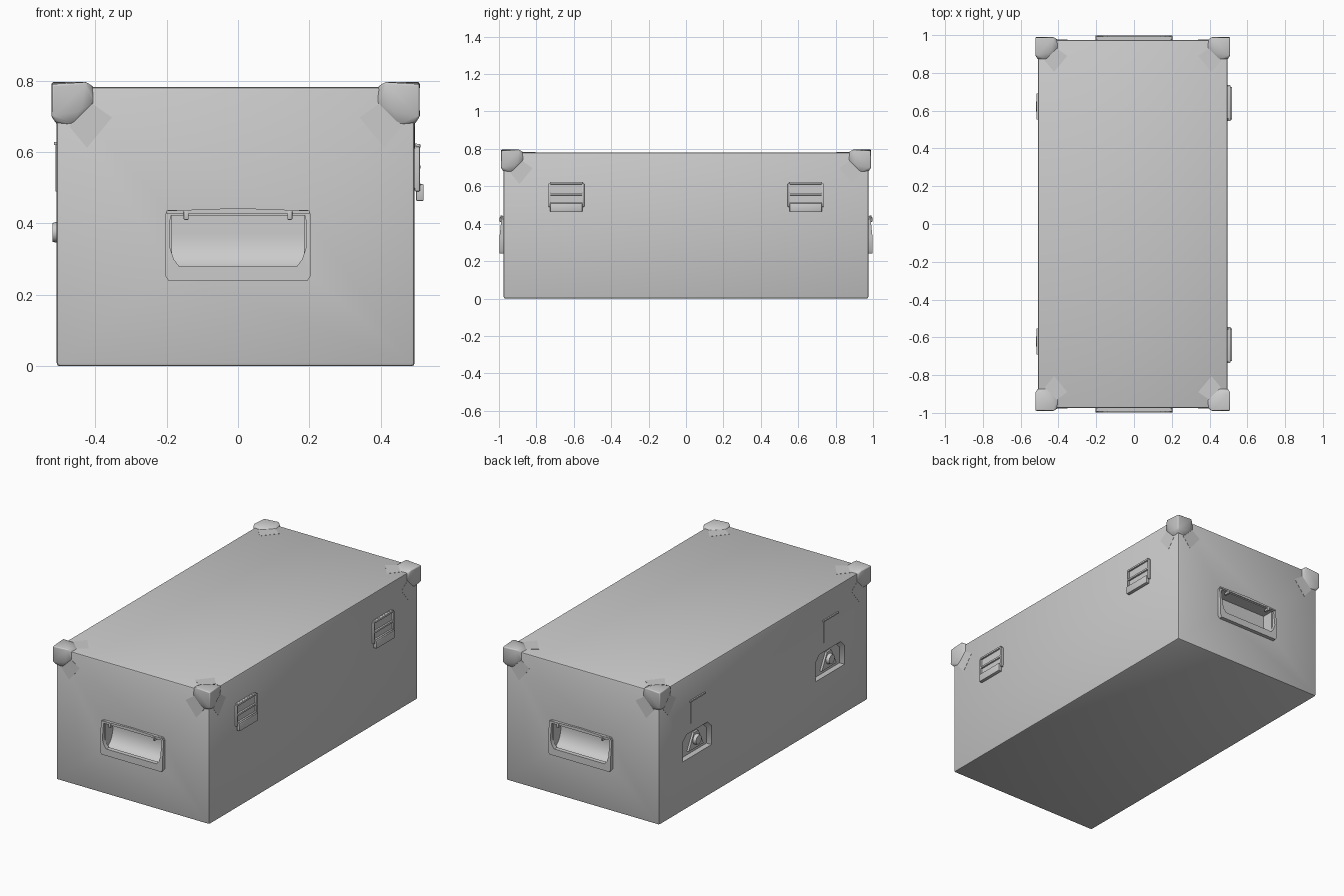
import bpy, bmesh, math
from mathutils import Vector, Matrix

if bpy.data.objects.get("Cube"):
    bpy.data.objects.remove(bpy.data.objects["Cube"])

metal = bpy.data.materials.new("grey metal")
metal.use_nodes = True
GREY = (0.6, 0.6, 0.6, 1)
metal.diffuse_color = GREY
metal.node_tree.nodes["Principled BSDF"].inputs["Base Color"].default_value = GREY

# Case walls
LEFT, RIGHT, END, TOP = 0.495, -0.508, 0.975, 0.782


def finish(bm, name, bevel=0.0, segments=2):
    """Turn a bmesh into a shaded object with softened edges."""
    if bevel:
        bmesh.ops.bevel(bm, geom=bm.edges[:], offset=bevel, segments=segments,
                        affect='EDGES', profile=0.5, clamp_overlap=True)
    bmesh.ops.recalc_face_normals(bm, faces=bm.faces[:])
    mesh = bpy.data.meshes.new(name)
    bm.to_mesh(mesh)
    bm.free()
    mesh.materials.append(metal)
    ob = bpy.data.objects.new(name, mesh)
    bpy.context.collection.objects.link(ob)
    bpy.ops.object.select_all(action='DESELECT')
    ob.select_set(True)
    bpy.context.view_layer.objects.active = ob
    bpy.ops.object.shade_smooth_by_angle(angle=math.radians(35))
    return ob


def block(name, x, y, z, bevel=0.0):
    """Box given as (min, max) on each axis."""
    bm = bmesh.new()
    size = [b - a for a, b in (x, y, z)]
    mid = [(a + b) / 2 for a, b in (x, y, z)]
    bmesh.ops.create_cube(bm, size=1, matrix=Matrix.Translation(mid) @ Matrix.Diagonal((*size, 1)))
    return finish(bm, name, bevel)


def prism(name, points, offset, bevel=0.0):
    """Flat 3D outline pushed along an offset."""
    bm = bmesh.new()
    face = bm.faces.new([bm.verts.new(p) for p in points])
    new = bmesh.ops.extrude_face_region(bm, geom=[face])["geom"]
    bmesh.ops.translate(bm, vec=offset, verts=[v for v in new if isinstance(v, bmesh.types.BMVert)])
    return finish(bm, name, bevel)


def cut(target, cutter):
    cutter.hide_render = True
    mod = target.modifiers.new("cut", 'BOOLEAN')
    mod.operation, mod.object, mod.solver = 'DIFFERENCE', cutter, 'EXACT'
    bpy.context.view_layer.objects.active = target
    bpy.ops.object.modifier_apply(modifier=mod.name)
    bpy.data.objects.remove(cutter)


# Body with a thin lid lip
body = block("case_body", (RIGHT, LEFT), (-END, END), (0, TOP), 0.009)

# Scooped hand recess in both ends
for s in (-1, 1):
    scoop = [(0.425, -0.03), (0.425, 0.07), (0.37, 0.07)]
    scoop += [(0.37 - 0.1 * math.sin(a), 0.07 * math.cos(a))
              for a in (math.pi / 2 * i / 8 for i in range(1, 9))] + [(0.27, -0.03)]
    cut(body, prism("scoop_cutter", [(-0.185, s * (END - d), z) for z, d in scoop], (0.37, 0, 0)))

# Tapered lock dishes in the right side
DISH = ((-0.137, 0.29), (0.137, 0.29), (0.137, 0.405), (0.1, 0.44), (-0.1, 0.44), (-0.137, 0.405))
for cy in (-0.622, 0.622):
    bm = bmesh.new()
    rings = []
    for x, scale in ((RIGHT - 0.005, 1.03), (RIGHT + 0.018, 0.82)):
        rings.append([bm.verts.new((x, cy + u * scale, 0.365 + (z - 0.365) * scale)) for u, z in DISH])
    bmesh.ops.convex_hull(bm, input=bm.verts[:])
    cut(body, finish(bm, "dish_cutter"))
bpy.context.view_layer.objects.active = body
body.select_set(True)
bpy.ops.object.shade_smooth_by_angle(angle=math.radians(35))

# End handles
OUTER = [(0.195, 0.24), (0.205, 0.255), (0.205, 0.33), (0.205, 0.425), (0.195, 0.438)]
INNER = [(0.165, 0.28), (0.18, 0.3), (0.19, 0.33), (0.19, 0.41), (0.188, 0.422)]


def mirrored(half):
    return half + [(-x, z) for x, z in reversed(half)]


for s, side in ((-1, "front"), (1, "back")):
    bm = bmesh.new()
    outer, inner = mirrored(OUTER), mirrored(INNER)

    def ring(pts, d):
        return [bm.verts.new((x, s * (END + d), z)) for x, z in pts]

    # Frame is thicker along the grip at the bottom
    def front_depth(pts):
        return [bm.verts.new((x, s * (END + (0.022 if z < 0.34 else 0.012)), z)) for x, z in pts]

    loops = [ring(outer, -0.004), front_depth(outer), front_depth(inner), ring(inner, -0.004)]
    n = len(outer)
    for a, b in zip(loops, loops[1:] + loops[:1]):
        for i in range(n):
            j = (i + 1) % n
            bm.faces.new((a[i], a[j], b[j], b[i]))
    finish(bm, side + "_handle_frame")
    # Slightly bowed hinge rod with two clips
    bow = [(-0.2, 0.428), (0.2, 0.428), (0.2, 0.436), (0, 0.443), (-0.2, 0.436)]
    prism(side + "_handle_rod", [(x, s * (END + 0.005), z) for x, z in bow], (0, s * 0.012, 0))
    for x in (-0.145, 0.145):
        y = sorted((s * (END - 0.01), s * (END + 0.021)))
        block(side + "_handle_clip", (x - 0.007, x + 0.007), y, (0.41, 0.437), 0.003)

# Corner guards with thin riveting tabs
for sx, wall in ((1, LEFT), (-1, RIGHT)):
    for sy in (-1, 1):
        def place(p):
            return Vector((wall - sx * p[0], sy * (END - p[1]), TOP - p[2]))

        bm = bmesh.new()
        for i in range(3):
            for e, f, g in ((0.085, -0.014, -0.014), (0.1, 0.0, -0.002), (0.108, 0.045, 0.002),
                            (0.108, 0.002, 0.045), (0.07, 0.06, -0.008), (0.07, -0.008, 0.06)):
                p = [e, f, g]
                bm.verts.new(place(p[i:] + p[:i]))
        bm.verts.new(place((-0.013, -0.013, -0.008)))
        bmesh.ops.convex_hull(bm, input=bm.verts[:])
        guard = finish(bm, "corner_guard")
        mod = guard.modifiers.new("soften", 'BEVEL')
        mod.width, mod.segments, mod.limit_method = 0.012, 3, 'ANGLE'
        mod.angle_limit = math.radians(25)
        # Square tab on each of the three faces
        square = [(0.155, 0.085), (0.085, 0.17), (0.035, 0.11), (0.09, 0.04)]
        prism("end_tab", [place((u, 0.002, v)) for u, v in square], (0, sy * 0.003, 0))
        prism("side_tab", [place((0.002, u, v)) for u, v in square], (sx * 0.003, 0, 0))
        prism("top_tab", [place((u, v, 0.002)) for u, v in square], (0, 0, 0.003))

for cy in (-0.64, 0.64):
    # Latches on the left side
    arch = [(-0.095, 0.5), (0.095, 0.5), (0.095, 0.61), (0.082, 0.624), (-0.082, 0.624), (-0.095, 0.61)]
    prism("latch_plate", [(LEFT - 0.003, cy + u, z) for u, z in arch], (0.009, 0, 0))
    for u in (-0.09, 0.09):
        block("latch_rail", (LEFT, LEFT + 0.015), (cy + u - 0.006, cy + u + 0.006), (0.49, 0.615), 0.003)
    for z in (0.508, 0.558, 0.617):
        block("latch_bar", (LEFT, LEFT + 0.016), (cy - 0.088, cy + 0.088), (z - 0.006, z + 0.006), 0.003)
    block("latch_lever", (LEFT + 0.004, LEFT + 0.025), (cy - 0.086, cy + 0.086), (0.463, 0.51), 0.003)

    # Lock hardware on the right side: triangle, knob and strike strip
    ly = math.copysign(0.622, cy)
    tri = [(-0.07, 0.325), (0.07, 0.325), (0.02, 0.42), (-0.02, 0.42)]
    prism("lock_triangle", [(RIGHT + 0.02, ly + u, z) for u, z in tri], (-0.014, 0, 0))
    bm = bmesh.new()
    bmesh.ops.create_cone(bm, cap_ends=True, segments=20, radius1=0.034, radius2=0.026, depth=0.03,
                          matrix=Matrix.Translation((RIGHT + 0.003, ly, 0.375)) @ Matrix.Rotation(-math.pi / 2, 4, 'Y'))
    finish(bm, "lock_knob")
    block("strike_bar", (RIGHT - 0.008, RIGHT + 0.002), (ly - 0.07, ly + 0.07), (0.62, 0.628))
    block("strike_strip", (RIGHT - 0.003, RIGHT + 0.002), (ly - 0.06, ly + 0.06), (0.49, 0.62))
